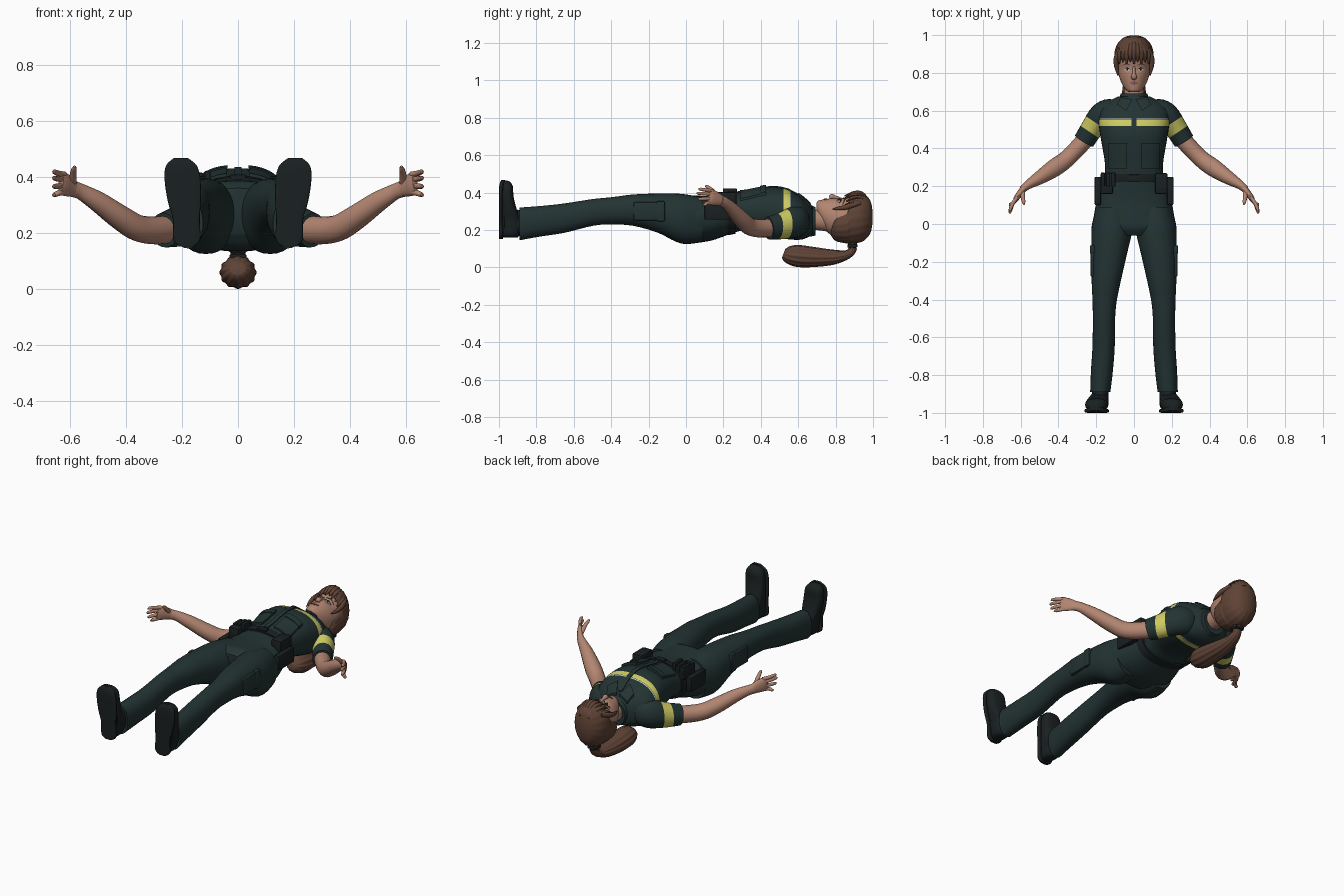
import bpy, bmesh, math
from mathutils import Vector
from mathutils.bvhtree import BVHTree

def mat(name, r, g, b):
    m = bpy.data.materials.new(name)
    m.diffuse_color = (r, g, b, 1)
    return m

GREEN = mat("uniform_green", .017, .033, .033)
BLACK = mat("boot_black", .010, .014, .015)
SKIN = mat("skin", .45, .235, .165)
HAIR = mat("hair_brown", .115, .056, .036)
YELLOW = mat("stripe_yellow", .62, .60, .12)
GREY = mat("reflective_grey", .50, .55, .55)
WHITE = mat("eye_white", .60, .55, .50)
LIP = mat("lip", .30, .10, .08)

def spline(rows, n):
    """Catmull-Rom through tuples of numbers."""
    out = []
    for i in range(len(rows) - 1):
        p = [rows[max(0, min(len(rows) - 1, i + k))] for k in (-1, 0, 1, 2)]
        for j in range(n):
            t = j / n
            out.append([.5 * (2 * b + (c - a) * t + (2 * a - 5 * b + 4 * c - d) * t * t
                              + (3 * b - a - 3 * c + d) * t ** 3) for a, b, c, d in zip(*p)])
    return out + [list(rows[-1])]

def section(n, p, ripple, waves):
    pts = []
    for k in range(n):
        a = 2 * math.pi * k / n
        f = lambda v: math.copysign(abs(v) ** (2 / p), v) * (1 + ripple * (math.cos(waves * a) - 1))
        pts.append((f(math.cos(a)), f(math.sin(a))))
    return pts

def finish(o, mirror, angle=50):
    bpy.ops.object.select_all(action='DESELECT')
    o.select_set(True)
    bpy.context.view_layer.objects.active = o
    bpy.ops.object.shade_smooth_by_angle(angle=math.radians(angle))
    if mirror:
        o.modifiers.new("Mirror", 'MIRROR')
    return o

def to_object(name, bm, material):
    bmesh.ops.recalc_face_normals(bm, faces=bm.faces)
    me = bpy.data.meshes.new(name)
    bm.to_mesh(me)
    bm.free()
    me.materials.append(material)
    o = bpy.data.objects.new(name, me)
    bpy.context.collection.objects.link(o)
    return o

def skin_rings(name, rings, material, mirror, angle=50):
    bm = bmesh.new()
    vs = [[bm.verts.new(c) for c in r] for r in rings]
    n = len(vs[0])
    for a, b in zip(vs, vs[1:]):
        for k in range(n):
            bm.faces.new((a[k], a[(k + 1) % n], b[(k + 1) % n], b[k]))
    bm.faces.new(vs[0])
    bm.faces.new(vs[-1])
    return finish(to_object(name, bm, material), mirror, angle)

def loft(name, rows, material, axis='y', mirror=False, n=32, p=2.0, ripple=0, waves=0, sub=4, angle=50):
    """Rows are (position, x0, x1, v0, v1), v being z for axis y, and y for axis z."""
    sec, rings = section(n, p, ripple, waves), []
    for t, x0, x1, v0, v1 in spline(rows, sub):
        ring = []
        for c, s in sec:
            x, v = (x0 + x1) / 2 + (x1 - x0) / 2 * c, (v0 + v1) / 2 + (v1 - v0) / 2 * s
            ring.append((x, t, v) if axis == 'y' else (x, v, t))
        rings.append(ring)
    return skin_rings(name, rings, material, mirror, angle)

def tube(name, rows, material, mirror=False, n=16, ripple=0, waves=0, sub=4, up=(0, 0, 1)):
    """Rows are (x, y, z, side radius, up radius)."""
    pts = spline(rows, sub)
    sec, rings = section(n, 2, ripple, waves), []
    for i, (x, y, z, a, b) in enumerate(pts):
        t = Vector(pts[min(i + 1, len(pts) - 1)][:3]) - Vector(pts[max(i - 1, 0)][:3])
        side = t.cross(Vector(up)).normalized()
        v = side.cross(t).normalized()
        rings.append([Vector((x, y, z)) + side * a * c + v * b * s for c, s in sec])
    return skin_rings(name, rings, material, mirror)

def patch(name, target, corners, lift, material, mirror=False, n=8):
    """Thin plate laid on the front of a target; corners (x, y) run round the outline."""
    tree = BVHTree.FromObject(target, bpy.context.evaluated_depsgraph_get())
    a, b, c, d = [Vector(q) for q in corners]
    bm = bmesh.new()
    g = []
    for i in range(n + 1):
        for j in range(n + 1):
            q = a.lerp(b, i / n).lerp(d.lerp(c, i / n), j / n)
            hit = tree.ray_cast(Vector((q.x, q.y, 2)), Vector((0, 0, -1)))[0]
            hit = hit or tree.find_nearest(Vector((q.x, q.y, .35)))[0]
            g.append(bm.verts.new((q.x, q.y, hit.z + lift)))
    for i in range(n):
        for j in range(n):
            k = i * (n + 1) + j
            bm.faces.new((g[k], g[k + n + 1], g[k + n + 2], g[k + 1]))
    top = list(bm.faces)
    base = bmesh.ops.extrude_face_region(bm, geom=top, use_keep_orig=True)
    for v in base['geom']:
        if isinstance(v, bmesh.types.BMVert):
            v.co.z -= lift + .004
    return finish(to_object(name, bm, material), mirror, 40)

def rect(x0, x1, y0, y1):
    return [(x0, y0), (x1, y0), (x1, y1), (x0, y1)]

def box(name, loc, size, material, mirror=False, bevel=.008):
    bm = bmesh.new()
    bmesh.ops.create_cube(bm, size=1)
    for v in bm.verts:
        v.co = Vector(loc) + Vector([a * b for a, b in zip(v.co, size)])
    bmesh.ops.bevel(bm, geom=list(bm.edges), offset=bevel, segments=2, affect='EDGES', profile=.5)
    return finish(to_object(name, bm, material), mirror, 40)

def band(o, co, no, d0, d1, material):
    """Cut a stripe between two planes and colour it."""
    co, no = Vector(co), Vector(no).normalized()
    bm = bmesh.new()
    bm.from_mesh(o.data)
    for d in (d0, d1):
        bmesh.ops.bisect_plane(bm, geom=bm.verts[:] + bm.edges[:] + bm.faces[:], plane_co=co + no * d, plane_no=no)
    o.data.materials.append(material)
    for f in bm.faces:
        if d0 < (f.calc_center_median() - co).dot(no) < d1:
            f.material_index = len(o.data.materials) - 1
    bm.to_mesh(o.data)
    bm.free()

# Trousers
loft("trouser_hips", [(.27, -.158, .158, .195, .395), (.2, -.178, .178, .165, .387), (.12, -.198, .198, .14, .382),
     (.04, -.212, .212, .135, .385), (-.02, -.205, .205, .15, .385), (-.06, -.14, .14, .2, .36)], GREEN, p=2.3)
loft("trouser_leg", [(.09, .02, .2, .135, .375), (0, .008, .222, .125, .39), (-.06, .014, .226, .14, .395),
     (-.15, .035, .226, .185, .395), (-.28, .065, .225, .222, .39), (-.4, .09, .22, .23, .375),
     (-.5, .1, .218, .222, .365), (-.65, .102, .22, .185, .342), (-.78, .112, .228, .165, .328),
     (-.89, .125, .232, .145, .32)], GREEN, mirror=True, p=2.2)
box("cargo_pocket", (.218, -.2, .3), (.024, .16, .1), GREEN, True)
box("cargo_flap", (.221, -.135, .3), (.026, .045, .11), GREEN, True)

# Boots: shaft, foot and sole
loft("boot_shaft", [(-.86, .135, .222, .17, .3), (-.92, .135, .225, .168, .315), (-.97, .138, .232, .168, .36)], BLACK, mirror=True)
loft("boot_foot", [(.16, .155, .205, -.985, -.9), (.18, .138, .225, -.99, -.89), (.25, .137, .232, -.99, -.885),
     (.31, .135, .248, -.99, -.905), (.38, .138, .258, -.99, -.922), (.43, .146, .255, -.99, -.925),
     (.455, .165, .24, -.988, -.938), (.464, .185, .222, -.98, -.955)], BLACK, axis='z', mirror=True, p=2.6)
loft("boot_sole", [(.152, .16, .205, -1, -.978), (.175, .135, .23, -1, -.978), (.25, .137, .232, -1, -.98),
     (.31, .133, .25, -1, -.98), (.39, .134, .262, -1, -.98), (.44, .147, .257, -.998, -.976),
     (.468, .18, .228, -.988, -.968)], BLACK, axis='z', mirror=True, p=5)

# Shirt with stripe
shirt = loft("shirt_body", [(.22, -.164, .164, .18, .39), (.27, -.154, .154, .19, .4), (.33, -.155, .155, .2, .408),
     (.42, -.17, .17, .18, .425), (.48, -.18, .18, .163, .43), (.55, -.188, .188, .15, .415), (.61, -.18, .18, .148, .38),
     (.645, -.14, .14, .158, .352), (.675, -.085, .085, .175, .325)], GREEN, p=2.4, n=40)
patch("lower_pocket", shirt, rect(.04, .135, .29, .425), .012, GREEN, True)
patch("pocket_flap", shirt, rect(.038, .137, .395, .428), .017, GREEN, True)
patch("button_placket", shirt, rect(-.013, .013, .27, .64), .006, GREEN)
band(shirt, (0, .52, 0), (0, 1, 0), 0, .03, YELLOW)
band(shirt, (0, .552, 0), (0, 1, 0), 0, .006, GREY)
sleeve = tube("sleeve", [(.09, .605, .25, .05, .07), (.135, .6, .247, .062, .08), (.175, .572, .24, .066, .083),
     (.22, .51, .222, .06, .072), (.264, .44, .21, .056, .062)], GREEN, True, n=24)
band(sleeve, (.222, .515, .225), (.56, -.83, 0), -.028, .03, YELLOW)

# Collar
loft("collar_stand", [(.63, -.09, .09, .16, .35), (.665, -.078, .078, .165, .335), (.692, -.07, .07, .17, .322)], GREEN)
patch("collar_leaf", shirt, [(.008, .66), (.042, .6), (.09, .632), (.07, .672)], .014, GREEN, True)

# Belt and pouches
loft("belt", [(.222, -.172, .172, .172, .398), (.242, -.168, .168, .175, .402), (.264, -.164, .164, .18, .404)], BLACK, p=2.4)
box("buckle", (0, .243, .402), (.06, .036, .012), BLACK, bevel=.003)
box("radio_pouch", (.145, .215, .365), (.065, .11, .075), BLACK, True)
box("holster", (.192, .175, .3), (.034, .15, .09), BLACK, True)
for i in range(3):
    box("magazine_pouch_%d" % (i + 1), (-.165 + i * .028, .235, .385 + i * .006), (.022, .075, .05), BLACK, bevel=.005)

# Arms and hands
tube("arm", [(.22, .505, .222, .045, .048), (.265, .44, .21, .046, .05), (.35, .35, .215, .045, .048),
     (.42, .298, .255, .047, .044), (.5, .245, .312, .036, .037), (.56, .208, .347, .024, .029),
     (.59, .183, .358, .019, .03)], SKIN, True)
tube("palm", [(.578, .195, .354, .018, .026), (.6, .168, .365, .017, .036), (.622, .137, .375, .015, .042),
     (.632, .118, .38, .009, .036)], SKIN, True)
for i, (z0, y1, z1) in enumerate([(.408, .066, .418), (.39, .056, .396), (.368, .064, .366), (.347, .092, .336)]):
    tube("finger_%d" % (i + 1), [(.618, .142, z0, .01, .011), (.642, .108, z0 * .5 + z1 * .5, .010, .010),
         (.655, y1 + .012, z1, .0085, .0085), (.656, y1, z1, .004, .004)], SKIN, True, n=10, sub=3)
tube("thumb", [(.59, .17, .38, .011, .014), (.588, .14, .412, .011, .012), (.584, .115, .43, .009, .009),
     (.583, .103, .437, .004, .004)], SKIN, True, n=10, sub=3, up=(1, 0, 0))

# Neck and head
tube("neck", [(0, .62, .25, .058, .06), (0, .69, .255, .052, .055), (0, .77, .25, .055, .06)], SKIN, n=24)
head = loft("head", [(.698, -.02, .02, .3, .345), (.706, -.036, .036, .275, .356), (.725, -.054, .054, .23, .361),
     (.755, -.07, .07, .19, .366), (.79, -.081, .081, .165, .37), (.825, -.086, .086, .155, .368),
     (.87, -.088, .088, .15, .378), (.93, -.08, .08, .17, .37), (.975, -.045, .045, .22, .33)], SKIN)
tube("nose", [(0, .832, .362, .007, .01), (0, .8, .372, .009, .011), (0, .78, .378, .015, .014),
     (0, .768, .37, .012, .008)], SKIN, n=12)
patch("eye_white", head, [(.018, .815), (.036, .807), (.054, .819), (.036, .827)], .003, WHITE, True, 4)
patch("iris", head, [(.03, .817), (.036, .809), (.042, .817), (.036, .826)], .005, BLACK, True, 3)
patch("eyelash", head, [(.015, .815), (.036, .825), (.058, .82), (.036, .831)], .005, BLACK, True, 4)
patch("eyebrow", head, [(.014, .839), (.04, .846), (.064, .838), (.04, .852)], .004, HAIR, True, 4)
patch("lips", head, [(-.026, .746), (0, .736), (.026, .746), (0, .757)], .004, LIP, n=6)

# Hair: cap, fringe locks and ponytail
loft("hair_cap", [(.775, -.055, .055, .17, .26), (.8, -.092, .092, .14, .305), (.85, -.1, .1, .128, .338),
     (.866, -.102, .102, .126, .352), (.876, -.103, .103, .125, .388), (.91, -.103, .103, .127, .4), (.95, -.09, .09, .14, .393),
     (.985, -.058, .058, .18, .36), (.998, -.02, .02, .24, .3)], HAIR, n=72, ripple=.012, waves=18)
for i in range(9):
    x = -.074 + i * .0185
    z = .408 - 9 * x * x
    tube("fringe_lock_%d" % (i + 1), [(x * .35, .985, .335, .01, .008), (x * .75, .945, z - .015, .013, .009),
         (x, .9, z - .008, .013, .009), (x * 1.06, .848 + (i % 2) * .01, z - .027, .004, .004)], HAIR, n=8)
tube("side_lock", [(.075, .93, .345, .012, .012), (.094, .88, .33, .013, .014), (.094, .835, .318, .011, .013),
     (.084, .785, .312, .003, .003)], HAIR, True, n=10)
tube("ponytail", [(0, .885, .15, .03, .025), (0, .893, .105, .026, .022), (0, .865, .07, .034, .024),
     (0, .79, .055, .05, .04), (0, .69, .055, .064, .053), (0, .6, .061, .066, .059), (0, .545, .068, .052, .046),
     (0, .522, .075, .03, .026)], HAIR, n=60, ripple=.04, waves=12)
box("hair_tie", (0, .89, .115), (.062, .055, .02), BLACK)
